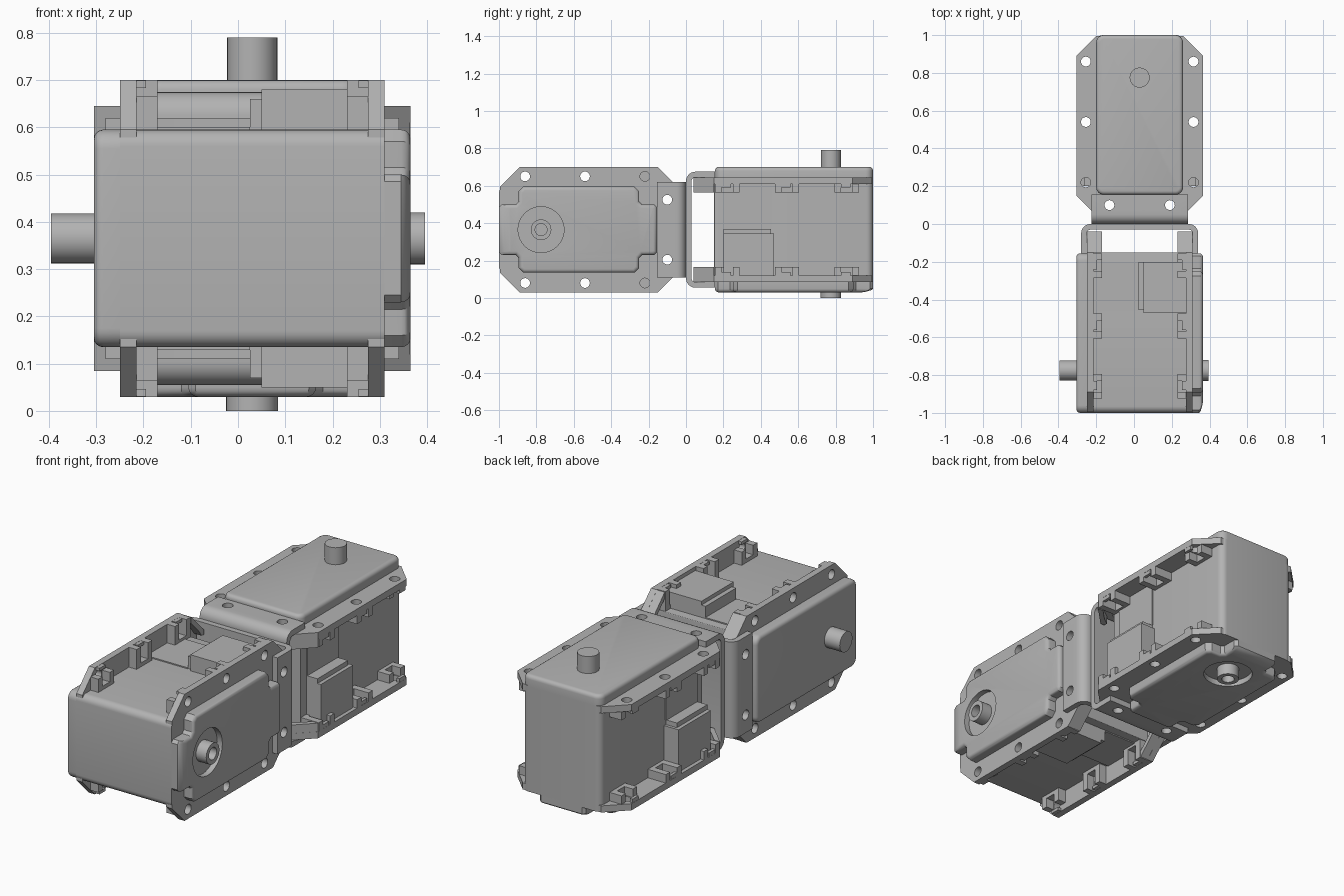
import bpy, bmesh
from math import sin, cos, pi, radians
from mathutils import Matrix, Vector

cube = bpy.data.objects.get("Cube")
if cube:
    bpy.data.objects.remove(cube)

grey = bpy.data.materials.new("plain grey")
grey.use_nodes = True
TONE = (0.45, 0.45, 0.45, 1)
grey.diffuse_color = TONE
grey.node_tree.nodes["Principled BSDF"].inputs["Base Color"].default_value = TONE

# Module space: X = shaft axis, Y = width, Z = distance from the joint
SHAFT_Z = 0.775
parts = []


def circle(cy, cz, r, n=32):
    return [(cy + r * cos(2 * pi * i / n), cz + r * sin(2 * pi * i / n)) for i in range(n)]


def rect(a0, a1, b0, b1):
    return [(a0, b0), (a1, b0), (a1, b1), (a0, b1)]


def arc(cy, cz, r, start, n=6):
    return [(cy + r * cos(start + pi / 2 * i / n), cz + r * sin(start + pi / 2 * i / n))
            for i in range(n + 1)]


def rounded(w, z0, z1, r0, r1):
    return (arc(w - r1, z1 - r1, r1, 0) + arc(r1 - w, z1 - r1, r1, pi / 2)
            + arc(r0 - w, z0 + r0, r0, pi) + arc(w - r0, z0 + r0, r0, 1.5 * pi))


def mirrored(half):
    return half + [(-a, b) for a, b in reversed(half)]


def solid(name, prisms, axis="X", rim=0, keep=True):
    """Prisms (outline, start, end) in one object; rim rounds the end face."""
    bm = bmesh.new()
    for outline, h0, h1 in prisms:
        place = (lambda a, b, h: (h, a, b)) if axis == "X" else (lambda a, b, h: (a, h, b))
        top_h = h1 - rim * (1 if h1 > h0 else -1)
        low = [bm.verts.new(place(a, b, h0)) for a, b in outline]
        top = [bm.verts.new(place(a, b, top_h)) for a, b in outline]
        bm.faces.new(low)
        cap = bm.faces.new(top)
        for i in range(len(low)):
            j = (i + 1) % len(low)
            bm.faces.new((low[i], low[j], top[j], top[i]))
        bmesh.ops.recalc_face_normals(bm, faces=bm.faces)
        if rim:
            for k in range(4):
                a, b = pi / 8 * k, pi / 8 * (k + 1)
                bmesh.ops.inset_region(bm, faces=[cap], use_even_offset=True,
                                       thickness=rim * (cos(a) - cos(b)),
                                       depth=rim * (sin(b) - sin(a)))
    mesh = bpy.data.meshes.new(name)
    bm.to_mesh(mesh)
    bm.free()
    mesh.materials.append(grey)
    obj = bpy.data.objects.new(name, mesh)
    bpy.context.collection.objects.link(obj)
    if keep:
        parts.append(obj)
    return obj


def cut(obj, prisms, axis="X"):
    cutter = solid("cutter", prisms, axis, keep=False)
    cutter.hide_render = True
    mod = obj.modifiers.new("cut", "BOOLEAN")
    mod.operation, mod.solver, mod.object = "DIFFERENCE", "EXACT", cutter
    bpy.context.view_layer.update()
    result = bpy.data.meshes.new_from_object(obj.evaluated_get(bpy.context.evaluated_depsgraph_get()))
    obj.modifiers.clear()
    obj.data = result
    bpy.data.objects.remove(cutter)


SIGNS = (-1, 1)

# Main body
solid("body", [(rounded(0.23, 0.15, 1, 0.004, 0.035), -0.28, 0.28)])

# Two chamfered flanges with screw holes
flange_outline = mirrored([(0.225, 0.04), (0.335, 0.15), (0.335, 0.89), (0.23, 0.995)])
flanges = solid("flanges", [(flange_outline, s * 0.245, s * 0.28) for s in SIGNS])
screws = [(circle(v * 0.285, z, 0.026, 20), -0.5, 0.5) for v in SIGNS for z in (0.22, 0.54, 0.86)]
joint_screws = [(circle(v * 0.16, 0.1, 0.026, 20), -0.5, 0.5) for v in SIGNS]
cut(flanges, screws + joint_screws)

# Nut pockets and corner ribs on the inner side of the flanges
pockets = []
for s in SIGNS:
    for v in SIGNS:
        for z in (0.22, 0.54, 0.86):
            edge = 0.335 if z < 0.8 else 0.3
            for a, b in ((-0.065, -0.03), (0.03, 0.065)):
                pockets.append((rect(v * 0.225, v * edge, z + a, z + b), s * 0.246, s * 0.2))
            pockets.append((rect(v * 0.225, v * 0.25, z - 0.03, z + 0.03), s * 0.246, s * 0.2))
            pockets.append((rect(v * 0.318, v * 0.334, z - 0.03, z + 0.02), s * 0.246, s * 0.225))
        rib = [(0.225, 0.041), (0.334, 0.15), (0.3, 0.15), (0.24, 0.09), (0.2, 0.06), (0.2, 0.041)]
        pockets.append(([(v * a, b) for a, b in rib], s * 0.246, s * 0.2))
solid("nut_pockets", pockets)

# Plain cover with the output shaft
solid("shaft_cover", [(rounded(0.23, 0.155, 1, 0.04, 0.04), 0.275, 0.335)], rim=0.02)
solid("output_shaft", [(circle(0, SHAFT_Z, 0.053), 0.28, 0.425)])

# Notched cover with a recessed hub
notched = mirrored([(0.12, 0.155), (0.135, 0.17), (0.135, 0.235), (0.15, 0.25), (0.205, 0.25),
                    (0.23, 0.275), (0.23, 0.87), (0.205, 0.895), (0.15, 0.895),
                    (0.135, 0.91), (0.135, 0.985), (0.12, 1.0)])
hub_cover = solid("hub_cover", [(notched, -0.275, -0.335)], rim=0.02)
for vert in hub_cover.data.vertices:
    if vert.co.z > 0.94 and vert.co.x < -0.32:
        vert.co.z -= 0.04 * (-vert.co.x - 0.32) / 0.015
cut(hub_cover, [(circle(0, SHAFT_Z, 0.123), -0.4, -0.305)])
hub = solid("hub", [(circle(0, SHAFT_Z, 0.055), -0.3, -0.365)])
cut(hub, [(circle(0, SHAFT_Z, 0.032), -0.4, -0.32)])

# Cable sockets on both wide sides
solid("sockets", [(rect(v * 0.22, v * 0.315, 0.2, 0.47), -0.246, -0.02) for v in SIGNS]
      + [(rect(v * 0.22, v * 0.295, 0.2, 0.455), -0.02, 0.005) for v in SIGNS]
      + [(rect(v * 0.22, v * 0.236, 0.2, 0.46), 0.005, 0.246) for v in SIGNS])

# U-shaped joint bracket
outer = [(0.31, 0.155)] + [(a, 0.1 - b) for a, b in arc(0.26, 0.05, 0.05, 0)]
inner = [(0.28, 0.155)] + [(a, 0.1 - b) for a, b in arc(0.26, 0.05, 0.02, 0)]
bracket_outline = outer + [(-a, b) for a, b in reversed(outer)] \
    + [(-a, b) for a, b in inner] + inner[::-1]
bracket = solid("joint_bracket", [(bracket_outline, -0.255, 0.255)], axis="Y")
cut(bracket, joint_screws)

# Smooth the round surfaces, then place the front and back modules
CENTRE = Vector((0.03, 0, 0.365))
front = Matrix(((-1, 0, 0), (0, 0, -1), (0, -1, 0))).to_4x4()
back = Matrix(((0, 1, 0), (0, 0, 1), (1, 0, 0))).to_4x4()
for obj in parts:
    obj.data.shade_smooth()
    obj.data.set_sharp_from_angle(angle=radians(35))
    twin = obj.copy()
    bpy.context.collection.objects.link(twin)
    twin.name = "back_" + obj.name
    obj.name = "front_" + obj.name
    obj.matrix_world = Matrix.Translation(CENTRE) @ front
    twin.matrix_world = Matrix.Translation(CENTRE) @ back
